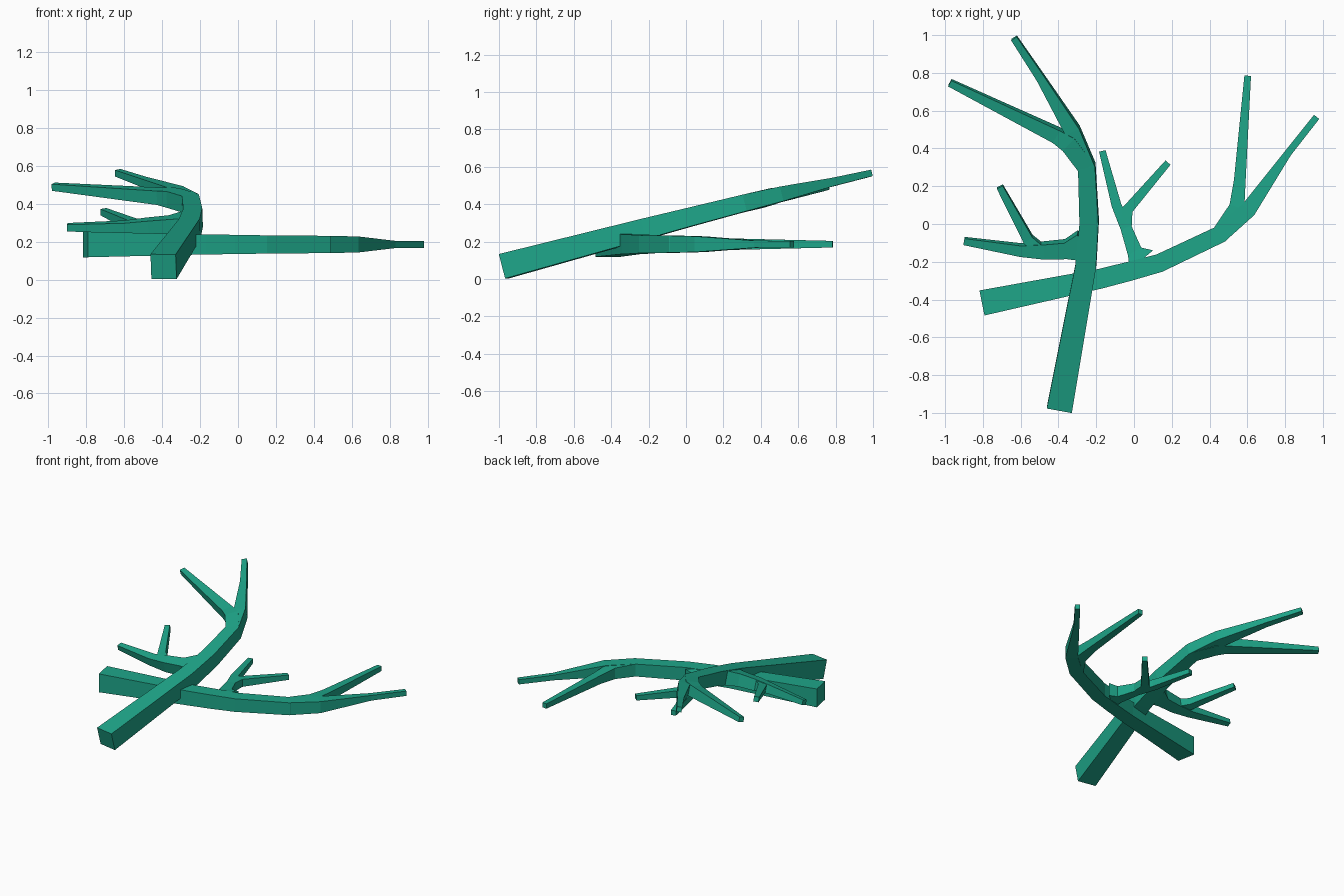
import bpy
import bmesh
from mathutils import Vector

if "Cube" in bpy.data.objects:
    bpy.data.objects.remove(bpy.data.objects["Cube"])

mat = bpy.data.materials.new("teal")
mat.diffuse_color = (0.013, 0.38, 0.25, 1)
mat.use_nodes = True
mat.node_tree.nodes["Principled BSDF"].inputs["Base Color"].default_value = mat.diffuse_color


def limb(name, pts, plane, flare=1.0):
    """Square-section tapered limb along (x, y, thickness) points lying on
    the plane z = a + b*x + c*y, with mitred bends; flare widens the root."""
    a, b, c = plane
    normal = Vector((-b, -c, 1)).normalized()
    path = [Vector((x, y, a + b * x + c * y)) for x, y, _ in pts]
    bm = bmesh.new()
    rings = []
    for i, p in enumerate(path):
        before = (p - path[i - 1]).normalized() if i else None
        after = (path[i + 1] - p).normalized() if i < len(path) - 1 else None
        before, after = before or after, after or before
        tangent = (before + after).normalized()
        half = pts[i][2] / 2
        wide = half / max(tangent.dot(before), 0.7) * (flare if i == 0 else 1)
        side = normal.cross(tangent)
        rings.append([bm.verts.new(p + side * wide * s + normal * half * t)
                      for s, t in ((1, 1), (1, -1), (-1, -1), (-1, 1))])
    for r, q in zip(rings, rings[1:]):
        for k in range(4):
            bm.faces.new((r[k], r[(k + 1) % 4], q[(k + 1) % 4], q[k]))
    bm.faces.new(rings[0])
    bm.faces.new(rings[-1])
    bmesh.ops.recalc_face_normals(bm, faces=bm.faces)
    me = bpy.data.meshes.new(name)
    bm.to_mesh(me)
    bm.free()
    me.materials.append(mat)
    bpy.context.collection.objects.link(bpy.data.objects.new(name, me))


# Lower branch, lying level
level = (0.186, 0, 0)
limb("lower_branch_main", [(-.805, -.418, .135), (-.18, -.29, .105), (-.03, -.252, .102),
                           (.135, -.207, .096), (.455, -.055, .091), (.545, .09, .08),
                           (.56, .23, .062), (.602, .785, .035)], level)
limb("lower_branch_fork", [(.455, -.055, .091), (.605, .075, .084),
                           (.815, .375, .038), (.967, .567, .035)], level)
limb("lower_branch_shoot", [(.04, -.19, .096), (.003, -.145, .08), (-.042, -.02, .06),
                            (-.093, .1, .052), (-.168, .387, .035)], level, 1.65)
limb("lower_branch_twig", [(-.043, -.03, .06), (-.035, .075, .055),
                           (.18, .325, .035)], level)

# Upper branch, resting across the lower one and rising to the back
tilt = (0.334, 0.037, 0.258)
limb("upper_branch_main", [(-.393, -.972, .135), (-.255, -.22, .11), (-.237, .01, .1),
                           (-.25, .305, .09), (-.325, .495, .08), (-.495, .775, .045),
                           (-.635, .985, .035)], tilt)
limb("upper_branch_fork", [(-.25, .305, .09), (-.345, .43, .09), (-.41, .47, .076),
                           (-.975, .748, .036)], tilt)
limb("upper_branch_shoot", [(-.28, -.115, .1), (-.36, -.133, .088), (-.475, -.14, .08),
                            (-.6, -.138, .06), (-.9, -.09, .036)], tilt, 1.5)
limb("upper_branch_twig", [(-.5, -.14, .07), (-.56, -.08, .055),
                           (-.71, .198, .035)], tilt)
